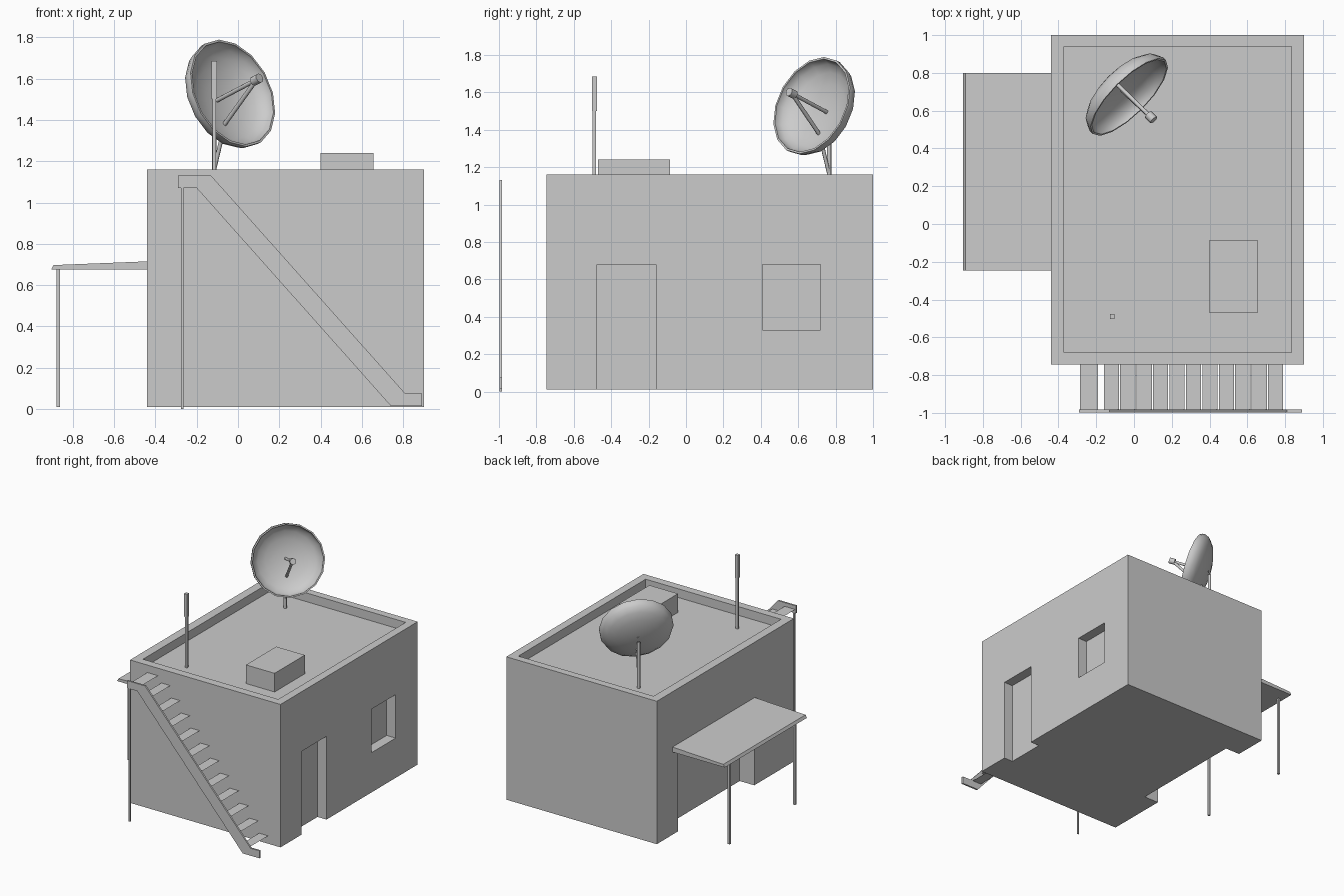
import bpy, bmesh, math
from mathutils import Vector

if "Cube" in bpy.data.objects:
    bpy.data.objects.remove(bpy.data.objects["Cube"])


def obj_from_bm(name, bm):
    bmesh.ops.recalc_face_normals(bm, faces=bm.faces[:])
    me = bpy.data.meshes.new(name)
    bm.to_mesh(me)
    bm.free()
    ob = bpy.data.objects.new(name, me)
    bpy.context.collection.objects.link(ob)
    return ob


def box(name, x, y, z):
    bm = bmesh.new()
    bmesh.ops.create_cube(bm, size=1)
    for v in bm.verts:
        v.co = [(a + b) / 2 + c * (b - a) for (a, b), c in zip((x, y, z), v.co)]
    return obj_from_bm(name, bm)


def slat(name, x, y, z):
    # flat single-sheet step
    bm = bmesh.new()
    bm.faces.new([bm.verts.new((a, b, z)) for a, b in
                  ((x[0], y[0]), (x[1], y[0]), (x[1], y[1]), (x[0], y[1]))])
    return obj_from_bm(name, bm)


def prism(name, profile, y0, y1):
    # extrude an x-z outline along y
    bm = bmesh.new()
    face = bm.faces.new([bm.verts.new((x, y0, z)) for x, z in profile])
    new = bmesh.ops.extrude_face_region(bm, geom=[face])["geom"]
    bmesh.ops.translate(bm, vec=(0, y1 - y0, 0),
                        verts=[g for g in new if isinstance(g, bmesh.types.BMVert)])
    return obj_from_bm(name, bm)


def smooth(ob):
    bpy.ops.object.select_all(action='DESELECT')
    bpy.context.view_layer.objects.active = ob
    ob.select_set(True)
    bpy.ops.object.shade_smooth_by_angle(angle=math.radians(50))


def rod(name, a, b, r, sides=8):
    a, b = Vector(a), Vector(b)
    bm = bmesh.new()
    bmesh.ops.create_cone(bm, cap_ends=True, segments=sides, radius1=r, radius2=r,
                          depth=(b - a).length)
    ob = obj_from_bm(name, bm)
    ob.location = (a + b) / 2
    ob.rotation_mode = 'QUATERNION'
    ob.rotation_quaternion = (b - a).to_track_quat('Z', 'Y')
    smooth(ob)
    return ob


def post(name, x, y, z0, z1, h):
    # square upright
    return box(name, (x - h, x + h), (y - h, y + h), (z0, z1))


# House block with sunken roof, door, window and side doorway
house = box("house", (-0.44, 0.90), (-0.745, 1.0), (0.01, 1.16))
openings = {
    "roof_pit": ((-0.37, 0.835), (-0.68, 0.94), (1.09, 1.4)),
    "door": ((0.82, 1.0), (-0.475, -0.16), (-0.1, 0.68)),
    "window": ((0.82, 1.0), (0.41, 0.72), (0.33, 0.68)),
    "side_doorway": ((-0.6, -0.31), (-0.24, 0.73), (-0.1, 0.66)),
}
bpy.context.view_layer.objects.active = house
for name, dims in openings.items():
    cutter = box(name + "_cutter", *dims)
    mod = house.modifiers.new(name, 'BOOLEAN')
    mod.operation, mod.solver, mod.object = 'DIFFERENCE', 'EXACT', cutter
    bpy.ops.object.modifier_apply(modifier=name)
    bpy.data.objects.remove(cutter)

# Roof box
box("roof_box", (0.40, 0.655), (-0.47, -0.085), (1.08, 1.24))

# Awning on two posts
prism("awning", [(-0.905, 0.675), (-0.44, 0.675), (-0.44, 0.715), (-0.893, 0.697)],
      -0.245, 0.80)
for i, y in enumerate((-0.14, 0.69)):
    post(f"awning_post_{i + 1}", -0.87, y, 0.01, 0.68, 0.009)

# Outside staircase: stringer, post and flat treads
prism("stair_stringer",
      [(-0.29, 1.13), (-0.13, 1.13), (0.81, 0.075), (0.89, 0.075),
       (0.89, 0.015), (0.74, 0.015), (-0.20, 1.07), (-0.29, 1.07)], -0.997, -0.983)
post("stair_post", -0.27, -0.99, 0.0, 1.08, 0.006)
slat("stair_landing", (-0.285, -0.19), (-0.985, -0.745), 1.10)
for i in range(11):
    x = -0.12 + 0.087 * i
    z = 1.1 - (x + 0.165) * 1.122
    slat(f"tread_{i + 1}", (x - 0.04, x + 0.04), (-0.985, -0.745), z)

# Whip antenna
post("antenna_mast", -0.115, -0.49, 1.08, 1.5, 0.009)
post("antenna_tip", -0.115, -0.49, 1.5, 1.685, 0.013)

# Dish bowl, spun from a double-walled profile
axis = Vector((0.665, -0.665, 0.34)).normalized()
centre = Vector((-0.025, 0.672, 1.53))
R, lip, depth = 0.275, 0.022, 0.105
curve = [(R * math.sin(t), -lip - depth * math.cos(t))
         for t in [math.radians(a) for a in (0, 18, 36, 54, 72, 90)]]
inner = [(r * 0.96, z + 0.012) for r, z in curve]
profile = curve + [(R, 0), (R * 0.96, 0)] + inner[::-1]
bm = bmesh.new()
vs = [bm.verts.new((r, 0, z)) for r, z in profile]
es = [bm.edges.new(p) for p in zip(vs, vs[1:])]
bmesh.ops.spin(bm, geom=vs + es, cent=(0, 0, 0), axis=(0, 0, 1),
               angle=math.tau, steps=16, use_merge=True)
bmesh.ops.remove_doubles(bm, verts=bm.verts[:], dist=1e-4)
dish = obj_from_bm("dish", bm)
dish.location = centre
dish.rotation_mode = 'QUATERNION'
dish.rotation_quaternion = axis.to_track_quat('Z', 'Y')
smooth(dish)

# Feed head, its two arms and the dish mast
feed = Vector((0.09, 0.565, 1.595))
rod("feed_head", feed - axis * 0.022, feed + axis * 0.022, 0.024)
rod("feed_arm_upper", (-0.11, 0.76, 1.49), feed, 0.011)
rod("feed_arm_lower", (-0.075, 0.72, 1.365), feed, 0.011)
rod("dish_mast", (-0.115, 0.765, 1.08), (-0.115, 0.765, 1.46), 0.012)
rod("dish_strut", (-0.113, 0.763, 1.17), (-0.07, 0.72, 1.35), 0.010)
